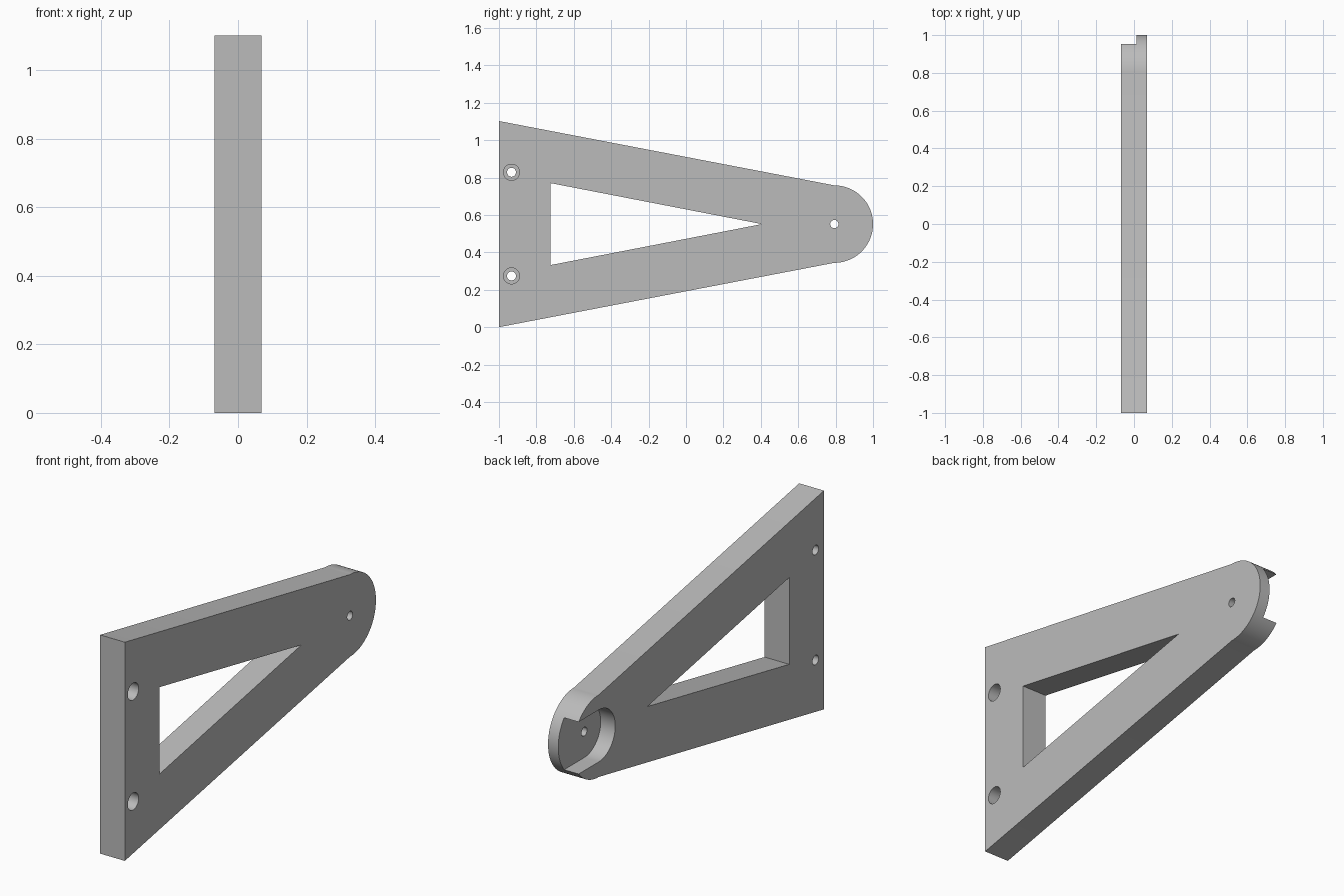
import bpy, bmesh
from math import sin, cos, pi, radians

cube = bpy.data.objects.get("Cube")
if cube:
    bpy.data.objects.remove(cube, do_unlink=True)

HALF = 0.069            # half thickness of the plate
FLOOR = 0.012           # x of the pocket floor
MID = 0.551             # height of the centre line
PIVOT = 0.793           # y of the rounded end's centre
R_END = 0.207
R_POCKET = 0.131

grey = bpy.data.materials.new("plain grey")
grey.use_nodes = True
grey.diffuse_color = (0.5, 0.5, 0.5, 1)
grey.node_tree.nodes["Principled BSDF"].inputs["Base Color"].default_value = (0.5, 0.5, 0.5, 1)


def arc(y, z, r, start, end, n):
    """Points of an arc in the y-z plane."""
    angles = [start + (end - start) * i / n for i in range(n + 1)]
    return [(y + r * cos(a), z + r * sin(a)) for a in angles]


def prism(name, outline, x0, x1):
    """Extrude a y-z outline from x0 to x1."""
    bm = bmesh.new()
    face = bm.faces.new([bm.verts.new((x0, y, z)) for y, z in outline])
    ext = bmesh.ops.extrude_face_region(bm, geom=[face])
    moved = [g for g in ext["geom"] if isinstance(g, bmesh.types.BMVert)]
    bmesh.ops.translate(bm, verts=moved, vec=(x1 - x0, 0, 0))
    bmesh.ops.recalc_face_normals(bm, faces=bm.faces[:])
    mesh = bpy.data.meshes.new(name)
    bm.to_mesh(mesh)
    bm.free()
    mesh.materials.append(grey)
    obj = bpy.data.objects.new(name, mesh)
    bpy.context.collection.objects.link(obj)
    return obj


def cut(obj, outline, x0=-0.2, x1=0.2):
    """Subtract a prism from obj."""
    cutter = prism("cutter", outline, x0, x1)
    cutter.hide_render = True
    mod = obj.modifiers.new("cut", "BOOLEAN")
    mod.operation = "DIFFERENCE"
    mod.solver = "EXACT"
    mod.object = cutter
    bpy.ops.object.modifier_apply(modifier=mod.name)
    bpy.data.objects.remove(cutter, do_unlink=True)


def circle(y, z, r, n=48):
    return arc(y, z, r, 0, 2 * pi, n)[:-1]


# Tapered plate with a rounded end
outline = [(-1, 2 * MID), (-1, 0)] + arc(PIVOT, MID, R_END, -pi / 2, pi / 2, 64)
bracket = prism("bracket", outline, -HALF, HALF)
bpy.context.view_layer.objects.active = bracket
bracket.select_set(True)

# Triangular window
cut(bracket, [(-0.724, MID - 0.219), (0.406, MID), (-0.724, MID + 0.219)])

# Open-ended pocket and pivot hole
pocket = arc(PIVOT, MID, R_POCKET, pi / 2, 3 * pi / 2, 48)
pocket += [(1.2, MID - R_POCKET), (1.2, MID + R_POCKET)]
cut(bracket, pocket, -0.2, FLOOR)
cut(bracket, circle(PIVOT, MID, 0.022))

# Counterbored mounting holes
for side in (-1, 1):
    z = MID + side * 0.277
    cut(bracket, circle(-0.933, z, 0.024))
    cut(bracket, circle(-0.933, z, 0.043), HALF - 0.08, 0.2)

bpy.ops.object.shade_smooth_by_angle(angle=radians(10))
